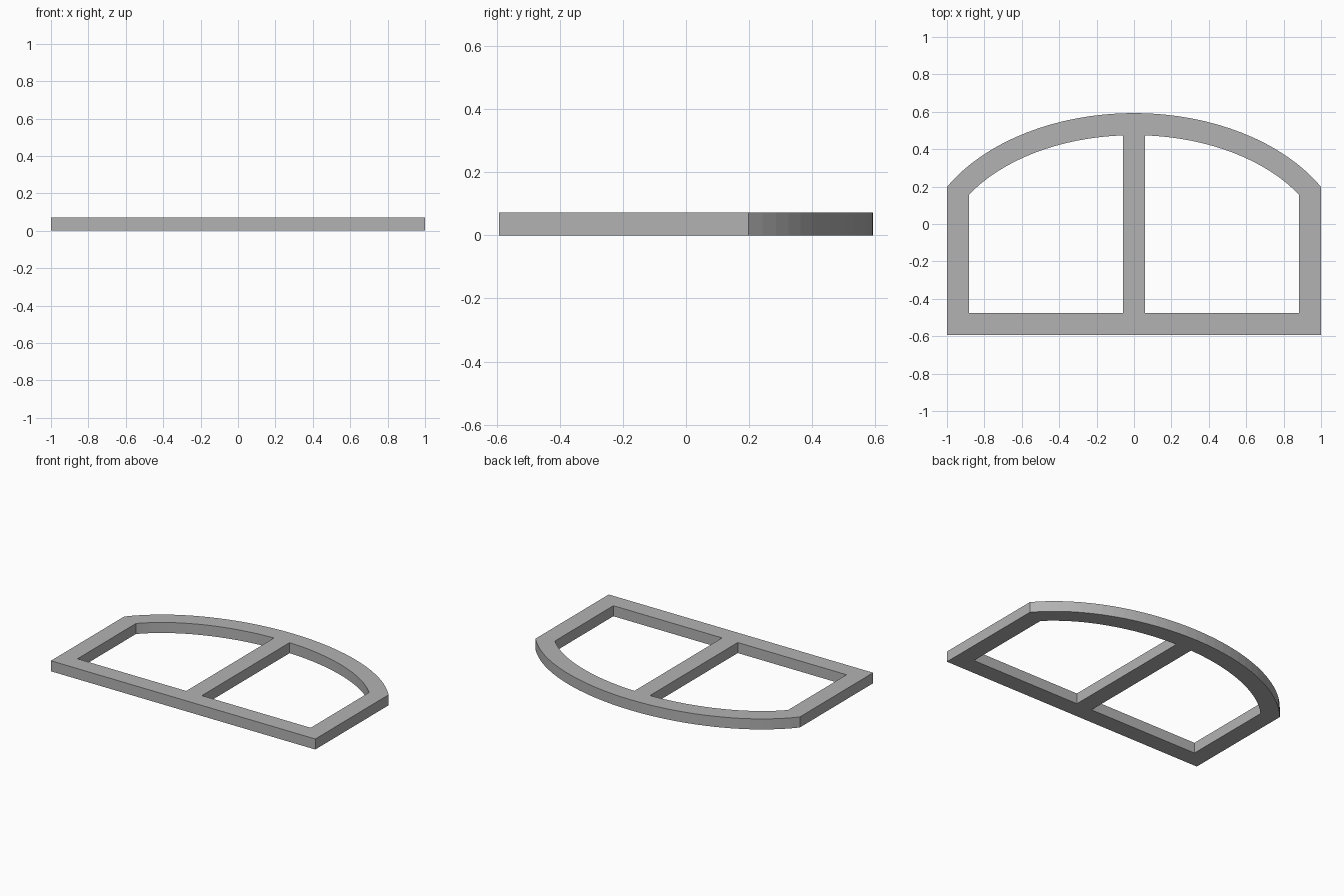
import bpy
import bmesh
import math

cube = bpy.data.objects.get("Cube")
if cube:
    bpy.data.objects.remove(cube, do_unlink=True)

HALF_DEPTH = 0.593   # half of the y extent
BAR = 0.118          # width of every bar
THICK = 0.072
ARCH_A, ARCH_B = 1.152, 0.783   # semi-axes of the arch ellipse
ARCH_Y = HALF_DEPTH - ARCH_B

grey = bpy.data.materials.new("window_grey")
grey.use_nodes = True
colour = (0.45, 0.45, 0.45, 1)
grey.diffuse_color = colour
grey.node_tree.nodes["Principled BSDF"].inputs["Base Color"].default_value = colour


def arch(x0, x1, inset, steps):
    """Points along the arch from x0 to x1, inset by a bar width."""
    a, b = ARCH_A - inset, ARCH_B - inset
    t0, t1 = math.asin(x0 / a), math.asin(x1 / a)
    angles = [t0 + (t1 - t0) * i / steps for i in range(steps + 1)]
    return [(a * math.sin(t), ARCH_Y + b * math.cos(t)) for t in angles]


def add_loop(bm, points):
    verts = [bm.verts.new((x, y, 0)) for x, y in points]
    for i, v in enumerate(verts):
        bm.edges.new((v, verts[i - 1]))


bm = bmesh.new()

# Outer outline: straight sill and jambs under a curved head
add_loop(bm, [(-1, -HALF_DEPTH)] + arch(-1, 1, 0, 32) + [(1, -HALF_DEPTH)])

# Two mirrored openings, leaving the central mullion between them
inner, outer, sill = BAR / 2, 1 - BAR, BAR - HALF_DEPTH
for side in (-1, 1):
    opening = [(inner, sill)] + arch(inner, outer, BAR, 16) + [(outer, sill)]
    add_loop(bm, [(side * x, y) for x, y in opening])

# Fill the flat frame and raise it to full thickness
bmesh.ops.triangle_fill(bm, edges=bm.edges[:], use_beauty=True)
raised = bmesh.ops.extrude_face_region(bm, geom=bm.faces[:], use_keep_orig=True)
top = [g for g in raised["geom"] if isinstance(g, bmesh.types.BMVert)]
bmesh.ops.translate(bm, verts=top, vec=(0, 0, THICK))
bmesh.ops.recalc_face_normals(bm, faces=bm.faces[:])

mesh = bpy.data.meshes.new("window_frame")
bm.to_mesh(mesh)
bm.free()
mesh.materials.append(grey)
frame = bpy.data.objects.new("window_frame", mesh)
bpy.context.collection.objects.link(frame)
